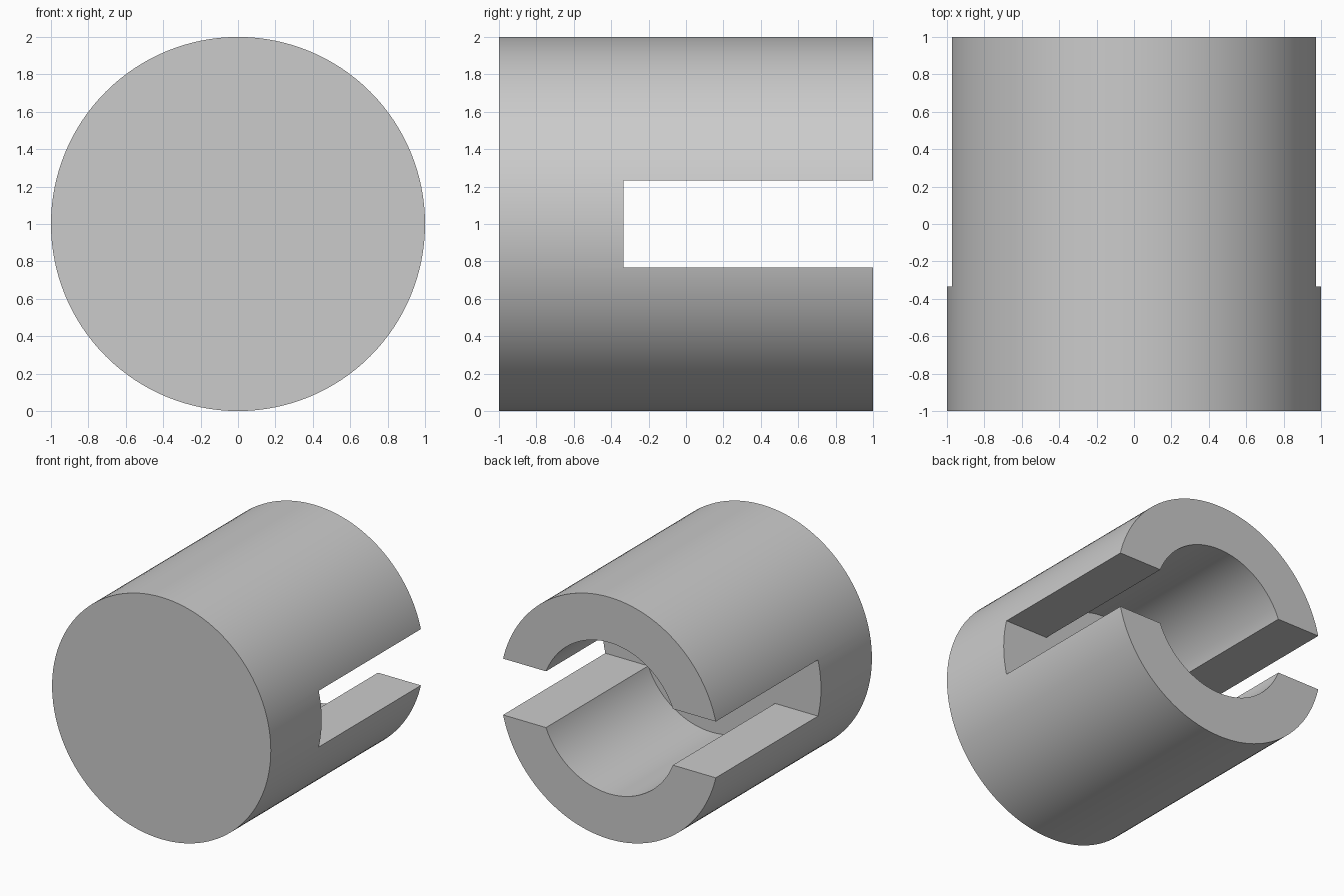
import bpy
import math

cube = bpy.data.objects.get("Cube")
if cube:
    bpy.data.objects.remove(cube, do_unlink=True)

SLOT_FLOOR = -0.335   # y where the bore and the slot both end
BORE_RADIUS = 0.625
SLOT_HEIGHT = 0.465

grey = bpy.data.materials.new("plain grey")
grey.use_nodes = True
colour = (0.6, 0.6, 0.6, 1)
grey.diffuse_color = colour
grey.node_tree.nodes["Principled BSDF"].inputs["Base Color"].default_value = colour


def rod(name, radius, y0, y1):
    """Round bar lying along y, centred at height 1."""
    bpy.ops.mesh.primitive_cylinder_add(
        vertices=128, radius=radius, depth=y1 - y0,
        location=(0, (y0 + y1) / 2, 1), rotation=(math.pi / 2, 0, 0))
    obj = bpy.context.object
    obj.name = name
    obj.data.materials.append(grey)
    return obj


# Solid round body with a blind bore and a cross slot cut from the back
body = rod("slotted_sleeve", 1, -1, 1)
bore = rod("bore_cutter", BORE_RADIUS, SLOT_FLOOR, 1.5)

bpy.ops.mesh.primitive_cube_add(size=1, location=(0, (SLOT_FLOOR + 1.5) / 2, 1))
slot = bpy.context.object
slot.name = "slot_cutter"
slot.scale = (3, 1.5 - SLOT_FLOOR, SLOT_HEIGHT)
slot.data.materials.append(grey)

bpy.context.view_layer.objects.active = body
for cutter in (bore, slot):
    cut = body.modifiers.new(cutter.name, 'BOOLEAN')
    cut.operation = 'DIFFERENCE'
    cut.solver = 'EXACT'
    cut.object = cutter
    bpy.ops.object.modifier_apply(modifier=cut.name)
    bpy.data.objects.remove(cutter, do_unlink=True)

# Smooth round walls, crisp edges
bpy.ops.object.select_all(action='DESELECT')
body.select_set(True)
bpy.ops.object.shade_smooth_by_angle(angle=math.radians(30))
